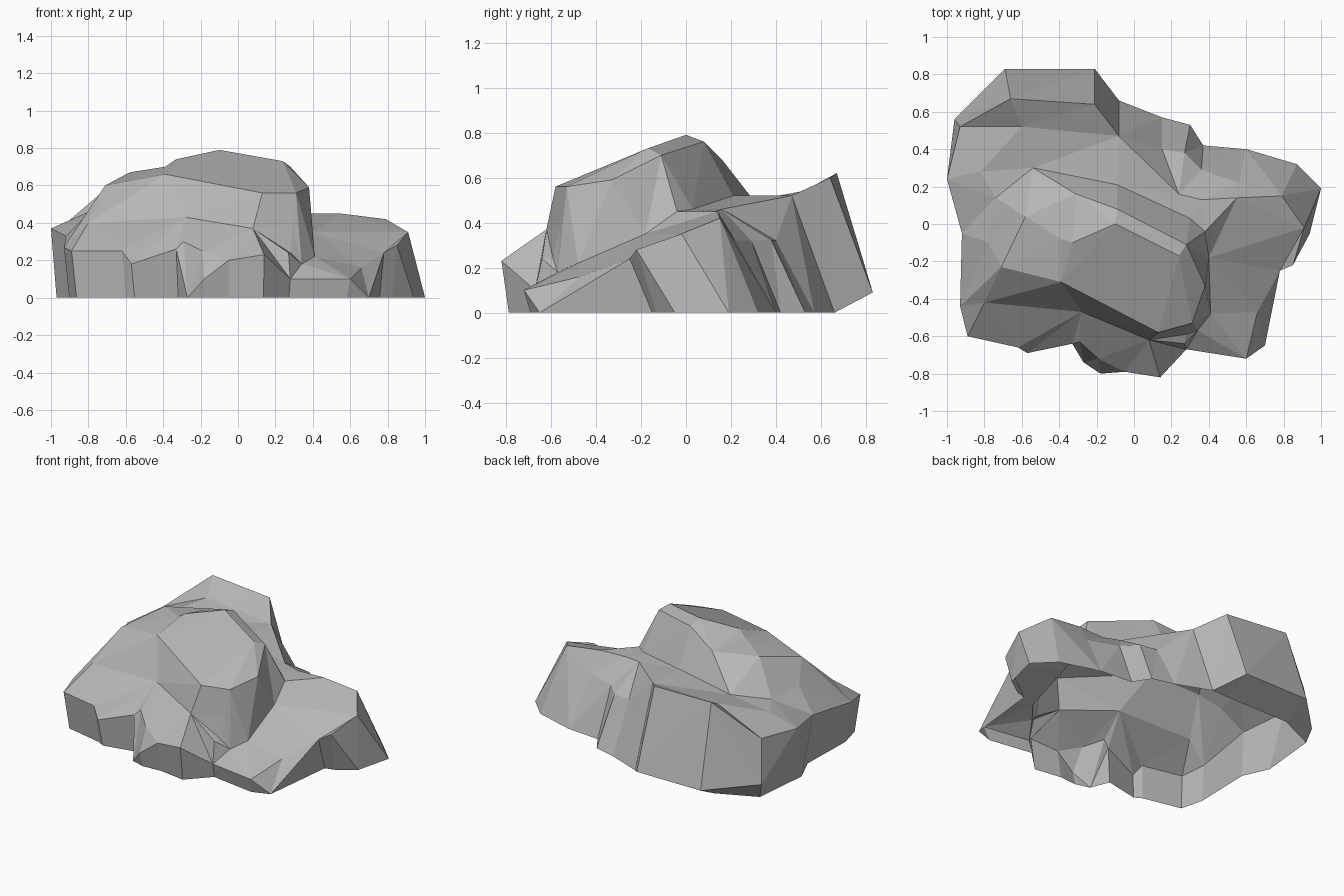
import bpy
import bmesh
from mathutils import Vector
from mathutils.geometry import delaunay_2d_cdt

default_cube = bpy.data.objects.get("Cube")
if default_cube:
    bpy.data.objects.remove(default_cube, do_unlink=True)


def make_material(name, level):
    material = bpy.data.materials.new(name)
    material.use_nodes = True
    colour = (level, level, level, 1)
    material.diffuse_color = colour
    shader = material.node_tree.nodes["Principled BSDF"]
    shader.inputs["Base Color"].default_value = colour
    shader.inputs["Roughness"].default_value = 1
    return material


# Outer rim of the boulder, one closed contour
rim = [
    (-.69, .83, .09), (-.21, .83, .09), (-.08, .66, 0), (.15, .57, 0),
    (.3, .53, 0), (.37, .42, 0), (.6, .4, 0), (.87, .32, 0),
    (1, .19, 0), (.94, -.05, 0), (.85, -.22, .28), (.78, -.25, .24),
    (.7, -.65, 0), (.6, -.72, .1), (.28, -.67, .1), (.14, -.82, .23),
    (-.05, -.79, .2), (-.18, -.8, .1), (-.27, -.74, 0), (-.33, -.64, .26),
    (-.57, -.69, .18), (-.62, -.66, .25), (-.89, -.6, .25), (-.93, -.44, .27),
    (-.92, -.05, .33), (-1, .24, .37), (-.96, .56, .1),
]

# Top edge of the high slab at the back, falling to the notch floor
back_edge = [
    (-.93, .52, .39), (-.66, .67, .62), (-.21, .64, .6), (-.08, .47, .52),
    (.15, .4, .32), (.27, .38, .32), (.36, .29, .32), (.56, .22, .32),
]

# Back wall of the notch
notch_wall = [(-.08, .47, .52), (.24, .16, .46), (.36, .13, .45),
              (.55, .14, .45)]

# Top edge of the low shelf
shelf_edge = [
    (.55, .14, .45), (.79, .15, .42), (.91, -.02, .35),
    (.78, -.25, .24), (.66, -.47, .16),
]
shelf_fold = [(.4, -.18, .35), (.91, -.02, .35)]

# Crease where the shelf meets the crown
gully = [
    (.24, .16, .46), (.3, .03, .46), (.38, -.04, .45), (.4, -.18, .35),
    (.41, -.48, .22), (.34, -.57, .18), (.28, -.59, .24), (.27, -.64, .24),
]

# Upper break of slope around the crown
crown_edge = [
    (-.58, .04, .67), (-.71, -.23, .6), (-.39, -.31, .66), (.13, -.58, .56),
    (.31, -.53, .56), (.38, -.33, .59), (.28, -.11, .7),
    (-.09, .08, .76), (-.31, .16, .68), (-.58, .04, .67),
]

# Highest ridge, and the valley behind the crown
ridge = [(-.39, -.08, .7), (-.33, -.1, .74), (-.1, 0, .79), (.24, -.17, .73)]
back_foot = [(-.54, .3, .5), (-.09, .21, .52), (.3, .03, .46)]

# Foot of the crown's front face
crown_foot = [
    (-.8, -.42, .4), (-.28, -.47, .43), (.08, -.62, .37), (.29, -.56, .38),
]

# Lumps of the front apron, the slab's crest and the slope at the side
apron = [(-.29, -.63, .3), (-.19, -.72, .25)]
slab_crest = [(-.54, .3, .5), (-.6, .52, .54), (-.08, .47, .52)]
side_slope = [(-.82, .28, .45), (-.74, .14, .46), (-.78, -.1, .47)]

points = []
creases = []


def add_contour(contour, closed=False):
    """Store a contour's points once each and keep its segments as creases."""
    ids = []
    for point in contour:
        if point not in points:
            points.append(point)
        ids.append(points.index(point))
    creases.extend(zip(ids, ids[1:]))
    if closed:
        creases.append((ids[-1], ids[0]))


add_contour(rim, closed=True)
for contour in (back_edge, notch_wall, shelf_edge, shelf_fold, gully,
                crown_edge, ridge, back_foot, crown_foot, apron, slab_crest,
                side_slope):
    add_contour(contour)

# Triangulate the contours into one faceted shell
flat = [Vector(point[:2]) for point in points]
corners, _, faces, sources, _, _ = delaunay_2d_cdt(flat, creases, [], 1, .0001)
shell = bmesh.new()
verts = []
for corner, source in zip(corners, sources):
    verts.append(shell.verts.new((corner.x, corner.y, points[source[0]][2])))
for face in faces:
    shell.faces.new([verts[i] for i in face])

# Undercut skirt from the rim to the ground, open underneath
border = [edge for edge in shell.edges if edge.is_boundary]
skirt = bmesh.ops.extrude_edge_only(shell, edges=border)
for item in skirt["geom"]:
    if isinstance(item, bmesh.types.BMVert) and item.co.z > 0:
        item.co.x *= .97
        if item.co.y > .7:
            item.co.y *= .79
        else:
            item.co.y *= .6 if abs(item.co.y) < .4 else .96
        item.co.z = 0
bmesh.ops.remove_doubles(shell, verts=shell.verts, dist=.001)
bmesh.ops.recalc_face_normals(shell, faces=shell.faces)
if sum(face.normal.z * face.calc_area() for face in shell.faces) < 0:
    bmesh.ops.reverse_faces(shell, faces=shell.faces)

mesh = bpy.data.meshes.new("boulder")
shell.to_mesh(mesh)
shell.free()
mesh.materials.append(make_material("stone_grey", .47))
boulder = bpy.data.objects.new("boulder", mesh)
bpy.context.collection.objects.link(boulder)
